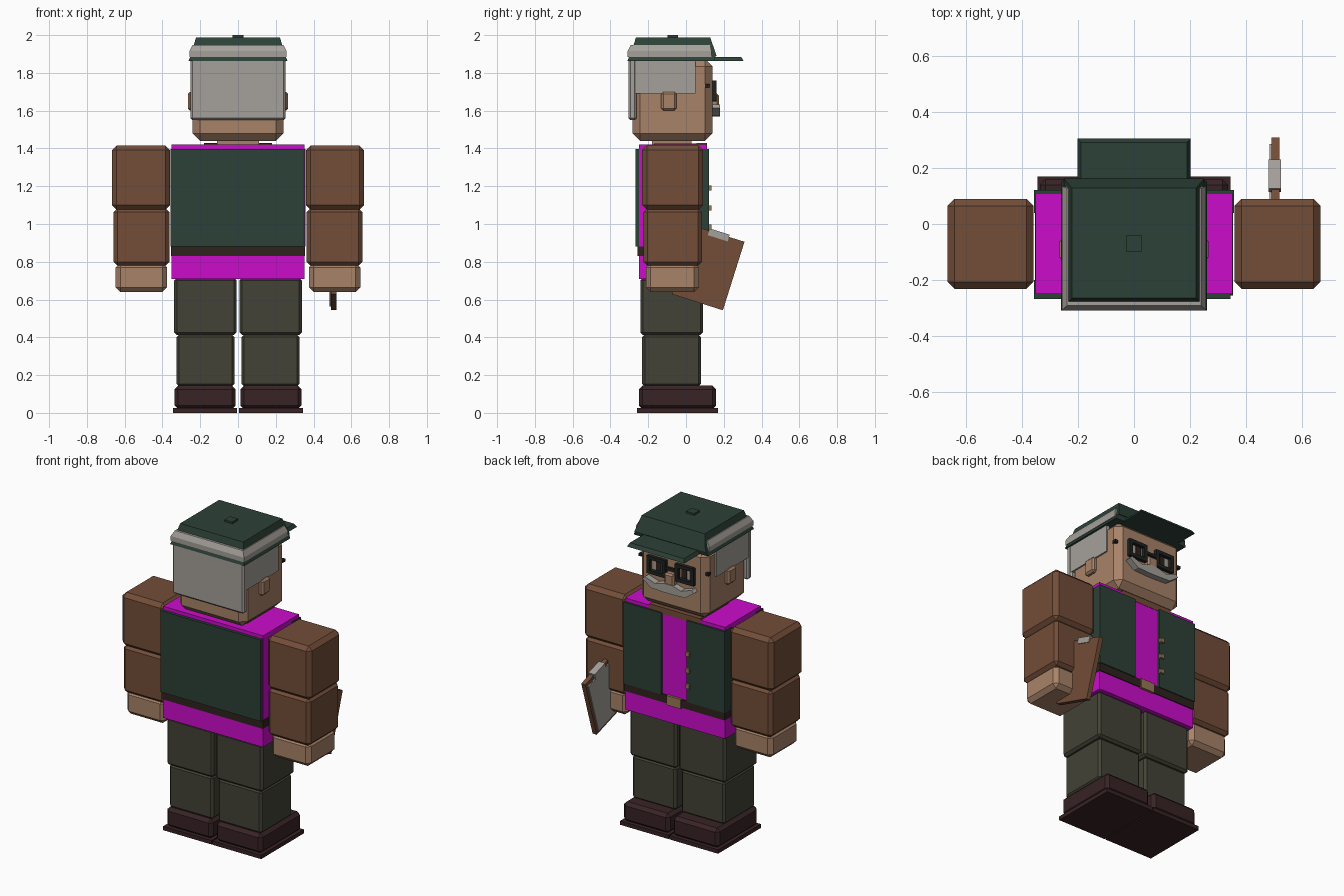
import bpy, bmesh, math
from mathutils import Matrix, Vector

if "Cube" in bpy.data.objects:
    bpy.data.objects.remove(bpy.data.objects["Cube"])


def lin(c):
    c /= 255
    return c / 12.92 if c <= 0.04045 else ((c + 0.055) / 1.055) ** 2.4


def colour(name, r, g, b):
    m = bpy.data.materials.new(name)
    m.diffuse_color = (lin(r), lin(g), lin(b), 1)
    m.use_nodes = True
    m.node_tree.nodes["Principled BSDF"].inputs["Base Color"].default_value = m.diffuse_color
    return m


MAGENTA = colour("magenta shirt", 203, 12, 203)
GREEN = colour("dark green cloth", 44, 65, 55)
BROWN = colour("brown", 115, 77, 56)
SKIN = colour("skin", 168, 130, 104)
OLIVE = colour("olive trousers", 66, 66, 54)
MAROON = colour("maroon leather", 56, 35, 37)
GREY = colour("grey", 165, 160, 154)
BELT = colour("belt brown", 46, 34, 29)
BRASS = colour("brass", 152, 120, 84)
BLACK = colour("frame black", 30, 34, 32)


def finish(name, bm, mat):
    bmesh.ops.recalc_face_normals(bm, faces=bm.faces)
    me = bpy.data.meshes.new(name)
    bm.to_mesh(me)
    bm.free()
    me.materials.append(mat)
    ob = bpy.data.objects.new(name, me)
    bpy.context.collection.objects.link(ob)
    return ob


def box(name, mat, x, y, z, bevel=0, rot=None):
    """Box from (min, max) ranges, with optional flat chamfer."""
    bm = bmesh.new()
    size = [r[1] - r[0] for r in (x, y, z)]
    mid = Vector([(r[0] + r[1]) / 2 for r in (x, y, z)])
    bmesh.ops.create_cube(bm, size=1)
    bmesh.ops.scale(bm, vec=size, verts=bm.verts)
    if bevel:
        bmesh.ops.bevel(bm, geom=bm.edges[:], offset=bevel, segments=1,
                        profile=0.5, affect='EDGES')
    if rot:
        bm.transform(rot)
    bmesh.ops.translate(bm, vec=mid, verts=bm.verts)
    return finish(name, bm, mat)


def pair(name, mat, x, y, z, bevel=0):
    """Left and right copies of a box."""
    box("right_" + name, mat, x, y, z, bevel)
    box("left_" + name, mat, (-x[1], -x[0]), y, z, bevel)


def taper(name, mat, low, high, z):
    """Frustum: low and high are (half width, back y, front y)."""
    bm = bmesh.new()
    rings = []
    for (w, b, f), h in ((low, z[0]), (high, z[1])):
        rings.append([bm.verts.new(p) for p in
                      ((-w, b, h), (w, b, h), (w, f, h), (-w, f, h))])
    bm.faces.new(rings[0])
    bm.faces.new(rings[1])
    for i in range(4):
        j = (i + 1) % 4
        bm.faces.new((rings[0][i], rings[0][j], rings[1][j], rings[1][i]))
    return finish(name, bm, mat)


# Boots and legs
pair("boot_sole", MAROON, (0.004, 0.345), (-0.26, 0.17), (0, 0.025))
pair("boot", MAROON, (0.012, 0.337), (-0.25, 0.16), (0.02, 0.145), 0.02)
pair("lower_leg", OLIVE, (0.018, 0.326), (-0.232, 0.08), (0.14, 0.415), 0.014)
pair("upper_leg", OLIVE, (0.008, 0.338), (-0.242, 0.09), (0.412, 0.715), 0.014)

# Shirt, belt and open vest
box("shirt", MAGENTA, (-0.352, 0.352), (-0.25, 0.11), (0.71, 1.42))
box("belt", BELT, (-0.354, 0.354), (-0.256, 0.116), (0.83, 0.882))
box("belt_buckle", BRASS, (-0.05, 0.05), (0.11, 0.125), (0.825, 0.885))
box("vest_back", GREEN, (-0.357, 0.346), (-0.268, -0.2), (0.88, 1.398))
pair("vest_front", GREEN, (0.09, 0.357), (0.04, 0.122), (0.88, 1.398))
for i, z in enumerate((0.985, 1.085, 1.19)):
    box(f"vest_button_{i}", BRASS, (-0.115, -0.09), (0.115, 0.136),
        (z - 0.013, z + 0.013))

# Arms and hands
pair("upper_arm", BROWN, (0.36, 0.667), (-0.232, 0.09), (1.075, 1.416), 0.025)
pair("lower_arm", BROWN, (0.363, 0.658), (-0.225, 0.084), (0.78, 1.083), 0.02)
pair("hand", SKIN, (0.375, 0.648), (-0.212, 0.068), (0.64, 0.795), 0.025)

# Collar and neck
box("collar", BROWN, (-0.18, 0.18), (-0.17, 0.08), (1.40, 1.427))
box("collar_front", BROWN, (-0.18, 0.18), (0.055, 0.112), (1.39, 1.43))
box("neck", SKIN, (-0.11, 0.11), (-0.18, 0.03), (1.40, 1.46))

# Head, ears and hair
box("head", SKIN, (-0.24, 0.24), (-0.283, 0.14), (1.44, 1.875), 0.04)
pair("ear", SKIN, (0.22, 0.266), (-0.132, -0.05), (1.60, 1.70), 0.012)
box("hair_back", GREY, (-0.252, 0.252), (-0.305, -0.262), (1.55, 1.875), 0.01)
pair("hair_side", GREY, (0.225, 0.25), (-0.285, 0.05), (1.692, 1.875))

# Face: nose, eyes and square glasses
box("nose", SKIN, (-0.035, 0.035), (0.13, 0.175), (1.61, 1.69), 0.01)
for side, s in (("right", 1), ("left", -1)):
    c = s * 0.1
    box(side + "_eye_white", GREY, (c - 0.03, c + 0.03), (0.135, 0.143), (1.675, 1.735))
    box(side + "_iris", BELT, (c - s * 0.01 - 0.018, c - s * 0.01 + 0.018),
        (0.14, 0.147), (1.675, 1.735))
    for k in (-1, 1):
        e = c + k * 0.055
        box(side + "_glasses_upright", BLACK, (e - 0.011, e + 0.011),
            (0.138, 0.162), (1.65, 1.76))
        h = 1.705 + k * 0.045
        box(side + "_glasses_bar", BLACK, (c - 0.055, c + 0.055),
            (0.138, 0.162), (h - 0.011, h + 0.011))
box("glasses_bridge", BLACK, (-0.04, 0.04), (0.145, 0.16), (1.705, 1.722))
pair("glasses_temple", BLACK, (0.225, 0.246), (0.1, 0.125), (1.722, 1.74))

# Moustache with upturned tips
half = [(0.03, 1.568), (0.12, 1.572), (0.18, 1.615), (0.165, 1.632),
        (0.09, 1.607), (0.03, 1.625)]
bm = bmesh.new()
outline = half + [(-x, z) for x, z in reversed(half)]
face = bm.faces.new([bm.verts.new((x, 0.13, z)) for x, z in outline])
ext = bmesh.ops.extrude_face_region(bm, geom=[face])
bmesh.ops.translate(bm, vec=(0, 0.05, 0),
                    verts=[v for v in ext["geom"] if isinstance(v, bmesh.types.BMVert)])
finish("moustache", bm, GREY)

# Cap: rim, grey band, crown, visor and button
taper("cap_rim", GREEN, (0.262, -0.31, 0.15), (0.25, -0.298, 0.158), (1.863, 1.893))
box("cap_band_lower", GREY, (-0.258, 0.258), (-0.309, 0.135), (1.885, 1.915))
taper("cap_band_upper", GREY, (0.258, -0.309, 0.135), (0.24, -0.292, 0.128), (1.915, 1.948))
taper("cap_crown", GREEN, (0.25, -0.295, 0.162), (0.222, -0.265, 0.128), (1.89, 1.988))
taper("cap_visor", GREEN, (0.202, 0.10, 0.306), (0.19, 0.10, 0.292), (1.862, 1.884))
box("cap_button", GREEN, (-0.028, 0.028), (-0.098, -0.042), (1.98, 2.0))

# Clipboard held in the hand, tilted forward
tilt = Matrix.Rotation(math.radians(-17.5), 4, 'X')


def tilted(name, mat, x, half_y, z):
    c = Vector((0, 0.118, 0.767)) + tilt @ Vector((0, 0, (z[0] + z[1]) / 2))
    hz = (z[1] - z[0]) / 2
    box(name, mat, x, (c.y - half_y, c.y + half_y), (c.z - hz, c.z + hz), 0, tilt)


tilted("clipboard", BROWN, (0.492, 0.521), 0.141, (-0.19, 0.19))
tilted("clipboard_paper", GREY, (0.485, 0.493), 0.125, (-0.175, 0.165))
tilted("clipboard_clip", GREY, (0.481, 0.526), 0.055, (0.165, 0.202))
